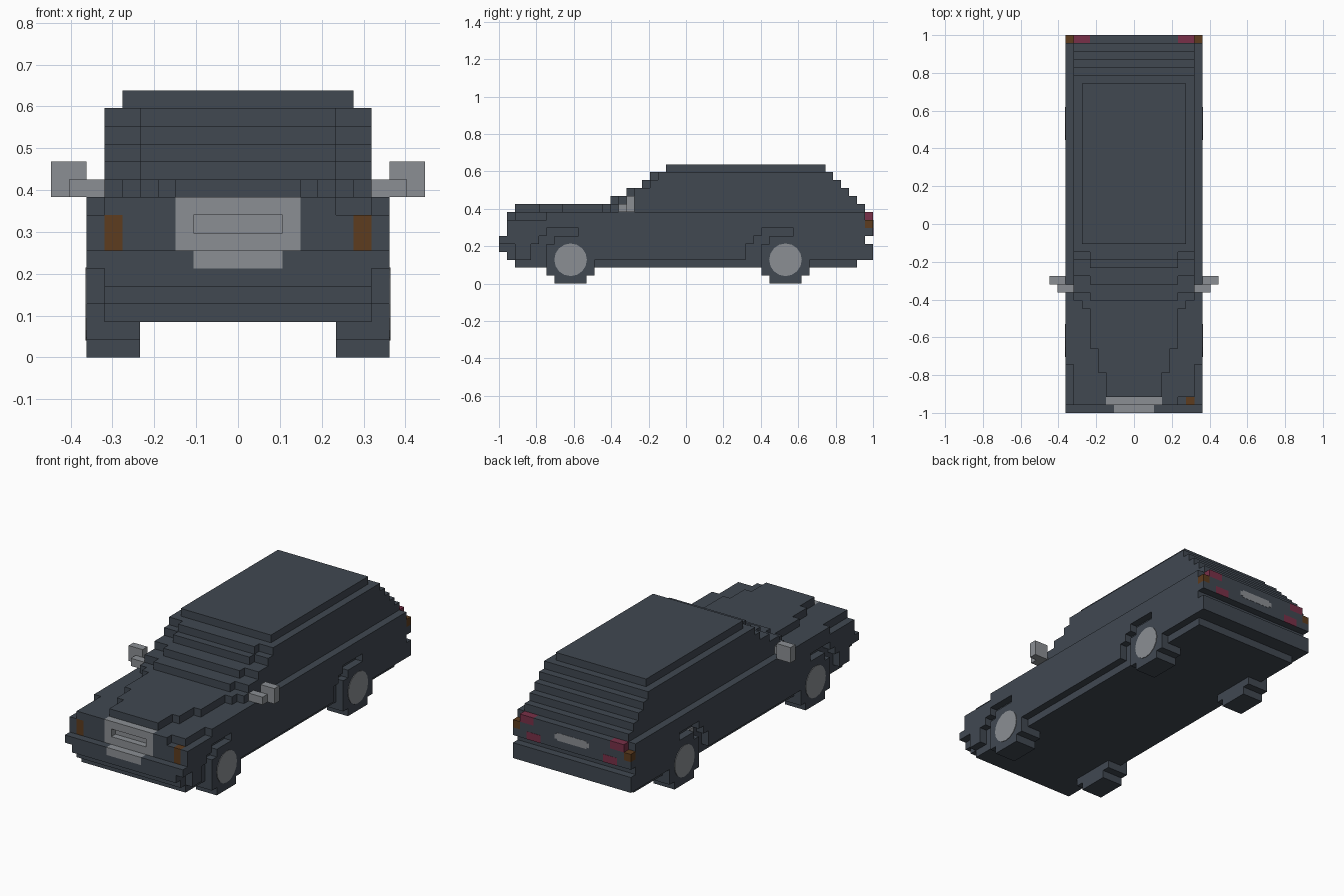
import bpy, bmesh, math
from mathutils import Matrix

if "Cube" in bpy.data.objects:
    bpy.data.objects.remove(bpy.data.objects["Cube"])

U = 2 / 47  # block size; x counts from the middle, y from the nose, z from the ground


def material(name, rgb):
    m = bpy.data.materials.new(name)
    m.use_nodes = True
    m.diffuse_color = (*rgb, 1)
    m.node_tree.nodes["Principled BSDF"].inputs["Base Color"].default_value = (*rgb, 1)
    return m


SLATE = material("dark slate", (0.052, 0.065, 0.083))
GREY = material("light grey", (0.26, 0.275, 0.295))
AMBER = material("amber brown", (0.11, 0.045, 0.013))
RED = material("dark red", (0.19, 0.03, 0.065))


def finish(name, bm, mat):
    bmesh.ops.recalc_face_normals(bm, faces=bm.faces)
    me = bpy.data.meshes.new(name)
    bm.to_mesh(me)
    bm.free()
    me.materials.append(mat)
    ob = bpy.data.objects.new(name, me)
    bpy.context.collection.objects.link(ob)
    return ob


def blocks(name, mat, boxes, mirror=False):
    """Boxes given as (x0, x1, y0, y1, z0, z1) in blocks; mirror adds the other side."""
    bm = bmesh.new()
    for x0, x1, y0, y1, z0, z1 in boxes:
        for s in ((1, -1) if mirror else (1,)):
            centre = (s * (x0 + x1) / 2 * U, (y0 + y1) / 2 * U - 1, (z0 + z1) / 2 * U)
            size = ((x1 - x0) * U, (y1 - y0) * U, (z1 - z0) * U)
            bmesh.ops.create_cube(bm, size=1, matrix=Matrix.Translation(centre) @ Matrix.Diagonal((*size, 1)))
    return finish(name, bm, mat)


# Lower body core, between the side panels
blocks("body_core", SLATE, [
    (-7.5, 7.5, 2, 45, 2, 3),
    (-7.5, 7.5, 1, 47, 3, 4),
    (-7.5, 7.5, 0, 47, 4, 5),
    (-7.5, 7.5, 1, 46, 5, 6),
    (-7.5, 7.5, 2, 46, 6, 9),
])

# Side panels, stepped around the wheel arches
panels = {3: [(2, 4), (12, 31), (39, 47)],
          4: [(2, 4), (12, 31), (39, 47)],
          5: [(0, 5), (11, 32), (38, 46)],
          6: [(1, 6), (10, 33), (37, 47)],
          7: [(1, 46)],
          8: [(6, 46)]}
blocks("side_panels", SLATE,
       [(7.5, 8.5, a, b, z, z + 1) for z, runs in panels.items() for a, b in runs], mirror=True)

# Nose: bumper bar, headlamp panels, grille and corner lamps
blocks("front_bumper", SLATE, [(2.5, 7.5, 0, 1, 5, 6)], mirror=True)
blocks("front_bumper_insert", GREY, [(-2.5, 2.5, 0, 1, 5, 6)])
blocks("nose_panels", SLATE, [(3.5, 6.5, 1, 2, 6, 8), (3.5, 5.5, 1, 2, 8, 9)], mirror=True)
blocks("nose_corner_right", SLATE, [(-7.5, -5.5, 1, 2, 8, 9)])
blocks("front_lamps", AMBER, [(6.5, 7.5, 1, 2, 6, 8)], mirror=True)
blocks("grille", GREY, [(-3.5, 3.5, 1, 2, 6, 7), (-3.5, 3.5, 1, 2, 8, 9),
                        (-3.5, -2.5, 1, 2, 7, 8), (2.5, 3.5, 1, 2, 7, 8),
                        (-2.5, 2.5, 1.85, 2, 7, 8)])

# Bonnet, widening in steps towards the windscreen
blocks("bonnet", SLATE, [(-w, w, a, b, 9, 10) for w, a, b in
                         ((3.5, 2, 5), (4.5, 5, 8), (5.5, 8, 13), (6.5, 13, 14), (7.5, 14, 46))])

# Cabin layers, with the windscreen one block ahead of the pillars
cabin = [(10, 14, 45), (11, 16, 44), (12, 18, 43), (13, 19, 42)]
blocks("cabin", SLATE, [(-7.5, 7.5, a + 1, b, z, z + 1) for z, a, b in cabin])
blocks("windscreen", SLATE, [(-5.5, 5.5, a, a + 1, z, z + 1) for z, a, b in cabin])
blocks("roof", SLATE, [(-6.5, 6.5, 21, 41, 14, 15)])

# Tail panel, lamps and plate
blocks("tail_panel", SLATE, [(-7.5, 7.5, 46, 47, 6, 8), (-5.5, 5.5, 46, 47, 8, 9)])
blocks("tail_lamps", RED, [(5.5, 7.5, 46, 47, 8, 9), (4.5, 6.5, 46.9, 47.03, 6, 7)], mirror=True)
blocks("tail_corner_lamps", AMBER, [(7.5, 8.5, 46, 47, 7, 8)], mirror=True)
blocks("rear_plate", GREY, [(-2.5, 2.5, 46.9, 47.03, 7.2, 7.8), (-2.1, 2.1, 46.9, 47.03, 7, 8)])

# Door mirrors: arm and outer housing
blocks("door_mirrors", GREY, [(7.5, 9.5, 15, 16, 9, 10), (8.5, 10.5, 16, 17, 9, 11)], mirror=True)

# Small fitting inside the right rear arch
blocks("arch_fitting", GREY, [(-7.7, -7.4, 33, 34, 5, 6)])

# Wheels: blocky tyres with round hub plates
for end, c in (("front", 9), ("rear", 36)):
    blocks(end + "_tyres", SLATE, [(5.5, 8.5, c - 2, c + 2, 0, 1), (5.5, 8.5, c - 3, c + 3, 1, 5),
                                   (5.5, 8.5, c - 2, c + 2, 5, 6)], mirror=True)
    bm = bmesh.new()
    for s in (1, -1):
        m = Matrix.Translation((s * 8.5 * U, c * U - 1, 3 * U)) @ Matrix.Rotation(math.pi / 2, 4, "Y")
        bmesh.ops.create_cone(bm, cap_ends=True, segments=16, radius1=2.05 * U, radius2=2.05 * U,
                              depth=0.006, matrix=m)
    finish(end + "_hubs", bm, GREY)
